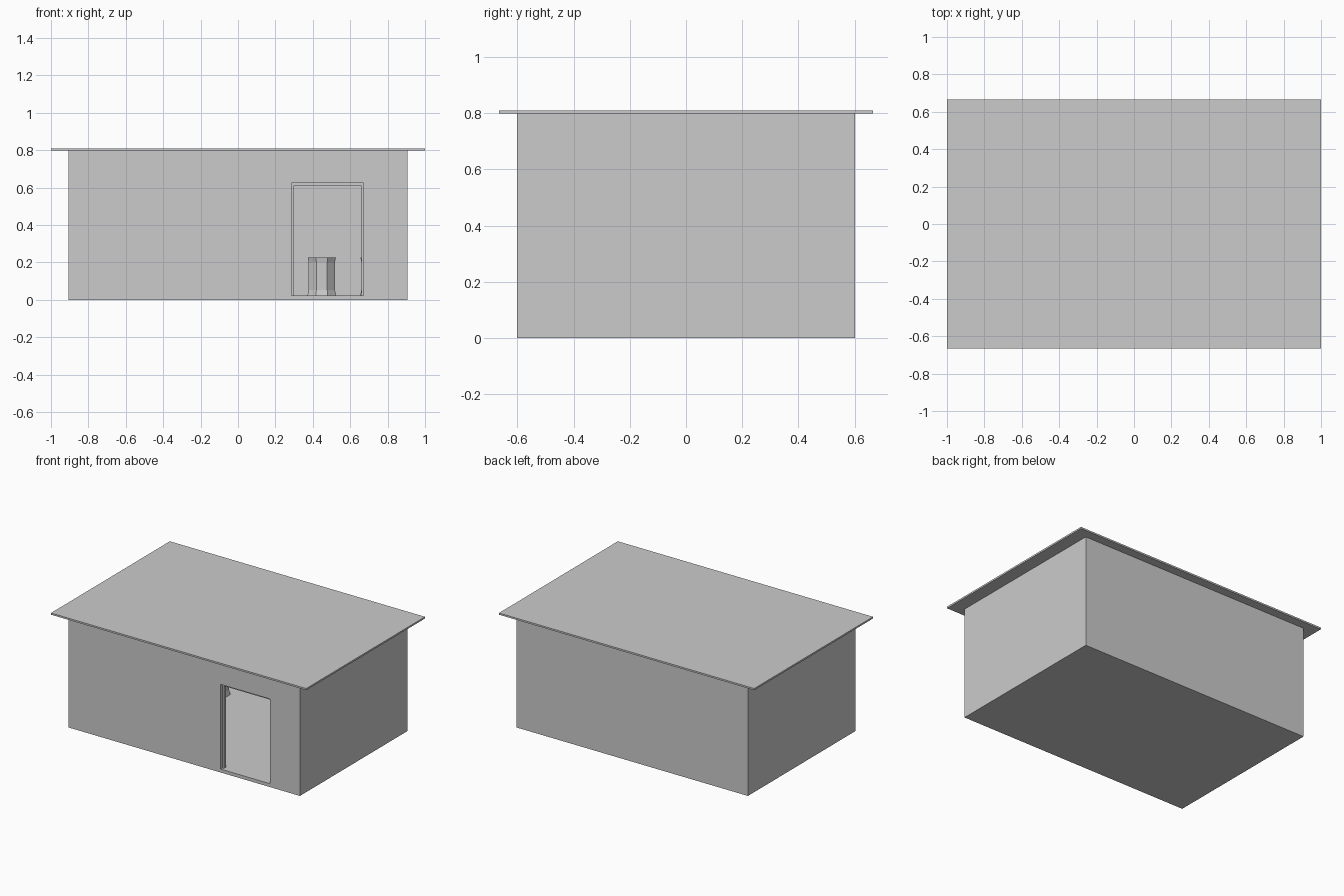
import bpy, bmesh, math

if "Cube" in bpy.data.objects:
    bpy.data.objects.remove(bpy.data.objects["Cube"])

FLOOR = 0.024
WALL_X, WALL_Y, WALL_TOP = 0.907, 0.602, 0.798
THICK = 0.042


def make_object(name, bm):
    bmesh.ops.recalc_face_normals(bm, faces=bm.faces)
    mesh = bpy.data.meshes.new(name)
    bm.to_mesh(mesh)
    bm.free()
    ob = bpy.data.objects.new(name, mesh)
    bpy.context.collection.objects.link(ob)
    return ob


def box(name, lo, hi):
    bm = bmesh.new()
    bmesh.ops.create_cube(bm, size=1)
    for v in bm.verts:
        v.co = [(a + b) / 2 + c * (b - a) for a, b, c in zip(lo, hi, v.co)]
    return make_object(name, bm)


def cut(target, cutter):
    mod = target.modifiers.new(cutter.name, 'BOOLEAN')
    mod.operation = 'DIFFERENCE'
    mod.solver = 'EXACT'
    mod.object = cutter
    cutter.hide_render = True
    cutter.hide_viewport = True
    cutter.display_type = 'WIRE'


# Walls and floor: one block hollowed out, with a doorway
walls = box("walls_and_floor", (-WALL_X, -WALL_Y, 0), (WALL_X, WALL_Y, WALL_TOP))
room = box("room_cutter", (-WALL_X + THICK, -WALL_Y + THICK, FLOOR),
           (WALL_X - THICK, WALL_Y - THICK, 1))
doorway = box("doorway_cutter", (0.286, -0.7, FLOOR), (0.671, -0.5, 0.624))
cut(walls, room)
cut(walls, doorway)

# Flat overhanging roof
box("roof", (-1, -0.665, WALL_TOP), (1, 0.665, 0.81))

# Door frame set back in the doorway: an upside-down U, extruded
bm = bmesh.new()
outline = [(0.286, FLOOR), (0.297, FLOOR), (0.297, 0.608), (0.660, 0.608),
           (0.660, FLOOR), (0.671, FLOOR), (0.671, 0.624), (0.286, 0.624)]
face = bm.faces.new([bm.verts.new((x, -WALL_Y + 0.02, z)) for x, z in outline])
ext = bmesh.ops.extrude_face_region(bm, geom=[face])["geom"]
bmesh.ops.translate(bm, vec=(0, 0.022, 0),
                    verts=[g for g in ext if isinstance(g, bmesh.types.BMVert)])
make_object("door_frame", bm)


# Octagonal pedestals flared at foot and top
def pedestal(name, x, y):
    bm = bmesh.new()
    rings = []
    for r, z in [(0.077, FLOOR), (0.070, 0.053), (0.070, 0.2), (0.075, 0.226)]:
        rad = r / math.cos(math.pi / 8)
        angles = [(i + 0.5) * math.pi / 4 for i in range(8)]
        rings.append([bm.verts.new((x + rad * math.cos(a), y + rad * math.sin(a), z))
                      for a in angles])
    for low, high in zip(rings, rings[1:]):
        for i in range(8):
            j = (i + 1) % 8
            bm.faces.new((low[i], low[j], high[j], high[i]))
    bm.faces.new(rings[0])
    bm.faces.new(rings[-1])
    make_object(name, bm)


for n, x in enumerate((-0.67, -0.39, 0.448, 0.73)):
    pedestal(f"pedestal_{n + 1}", x, 0.33)
